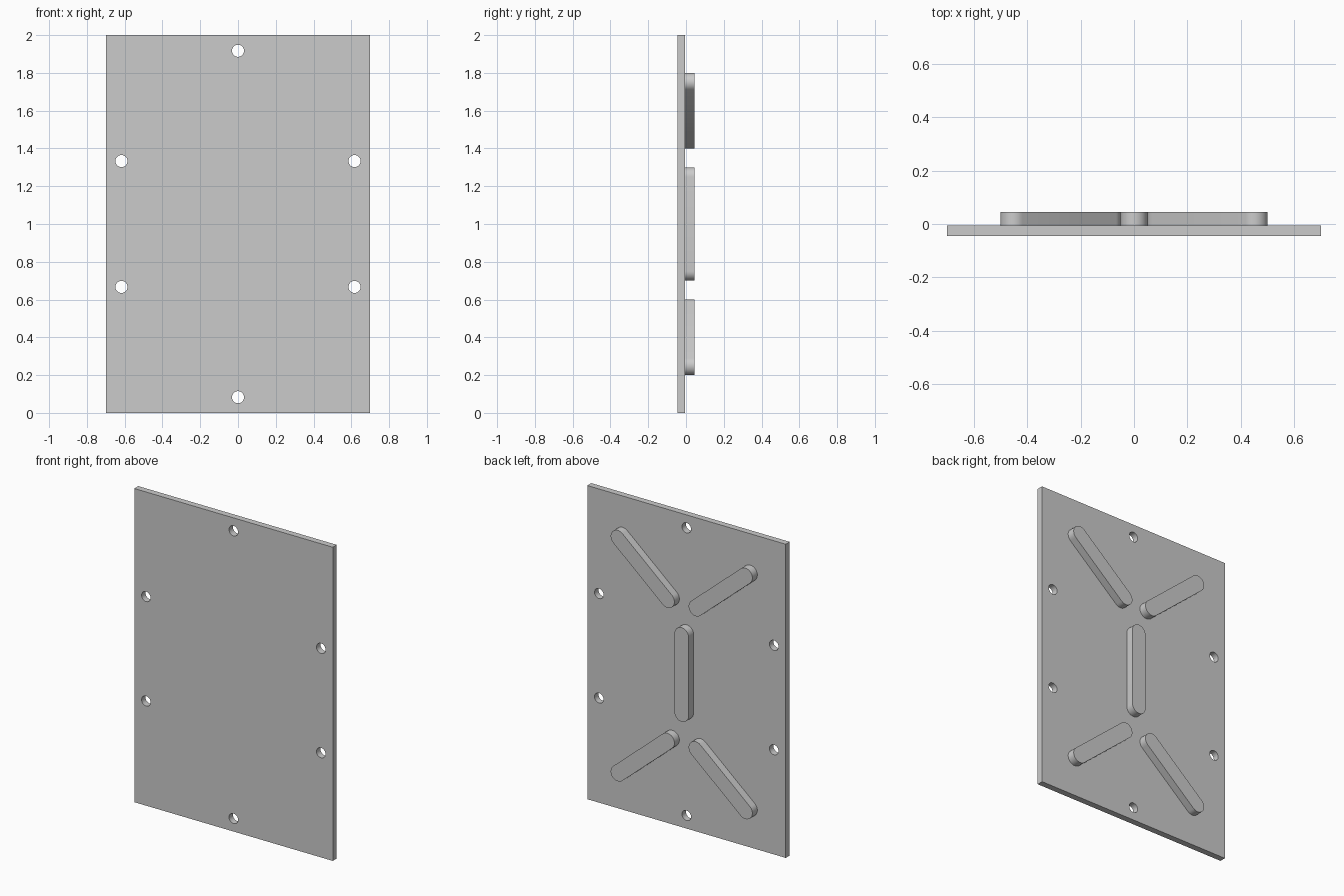
import bpy
from math import pi, sin, cos, atan2, radians

cube = bpy.data.objects.get("Cube")
if cube:
    bpy.data.objects.remove(cube, do_unlink=True)

# Single grey finish
grey = bpy.data.materials.new("plain grey")
grey.use_nodes = True
GREY = (0.6, 0.6, 0.6, 1)
grey.diffuse_color = GREY
grey.node_tree.nodes["Principled BSDF"].inputs["Base Color"].default_value = GREY


def arc(cx, cz, r, start, sweep, steps):
    return [(cx + r * cos(start + sweep * i / steps),
             cz + r * sin(start + sweep * i / steps)) for i in range(steps + 1)]


def slot(a, b, r):
    """Outline with round ends around the segment a-b."""
    ang = atan2(b[1] - a[1], b[0] - a[0])
    return arc(*b, r, ang - pi / 2, pi, 16) + arc(*a, r, ang + pi / 2, pi, 16)


def slab(name, outlines, y_front, y_back):
    """Filled outlines in the xz plane, extruded along y; inner outlines are holes."""
    curve = bpy.data.curves.new(name, "CURVE")
    curve.dimensions = "2D"
    curve.fill_mode = "BOTH"
    curve.extrude = (y_back - y_front) / 2
    for points in outlines:
        spline = curve.splines.new("POLY")
        spline.points.add(len(points) - 1)
        for p, (x, z) in zip(spline.points, points):
            p.co = (x, z, 0, 1)
        spline.use_cyclic_u = True
    obj = bpy.data.objects.new(name, curve)
    bpy.context.collection.objects.link(obj)
    obj.rotation_euler.x = pi / 2
    obj.location.y = (y_front + y_back) / 2
    bpy.ops.object.select_all(action="DESELECT")
    obj.select_set(True)
    bpy.context.view_layer.objects.active = obj
    bpy.ops.object.convert(target="MESH")
    obj = bpy.context.view_layer.objects.active
    # Weld the caps to the walls, then shade the round walls smooth
    bpy.ops.object.mode_set(mode="EDIT")
    bpy.ops.mesh.select_all(action="SELECT")
    bpy.ops.mesh.remove_doubles(threshold=0.0001)
    bpy.ops.mesh.normals_make_consistent(inside=False)
    bpy.ops.object.mode_set(mode="OBJECT")
    bpy.ops.object.shade_smooth_by_angle(angle=radians(30))
    obj.data.materials.clear()
    obj.data.materials.append(grey)
    return obj


FRONT, BACK, RIB_TOP = -0.045, -0.005, 0.045

# Panel with six bolt holes
border = [(-0.7, 0), (0.7, 0), (0.7, 2), (-0.7, 2)]
centres = [(0, 0.083), (0, 1.917)]
centres += [(x, z) for x in (-0.617, 0.617) for z in (0.667, 1.333)]
holes = [arc(x, z, 0.032, 0, 2 * pi, 32)[:-1] for x, z in centres]
slab("panel", [border] + holes, FRONT, BACK)

# Upright rib in the middle of the back
slab("centre_rib", [slot((0, 0.75), (0, 1.25), 0.05)], BACK, RIB_TOP)

# Four diagonal ribs, mirrored about the middle
for side, sx in (("left", 1), ("right", -1)):
    for level, sz in (("upper", 1), ("lower", -1)):
        inner = (0.1 * sx, 1 + 0.45 * sz)
        outer = (0.45 * sx, 1 + 0.75 * sz)
        slab(f"{level}_{side}_rib", [slot(inner, outer, 0.05)], BACK, RIB_TOP)
